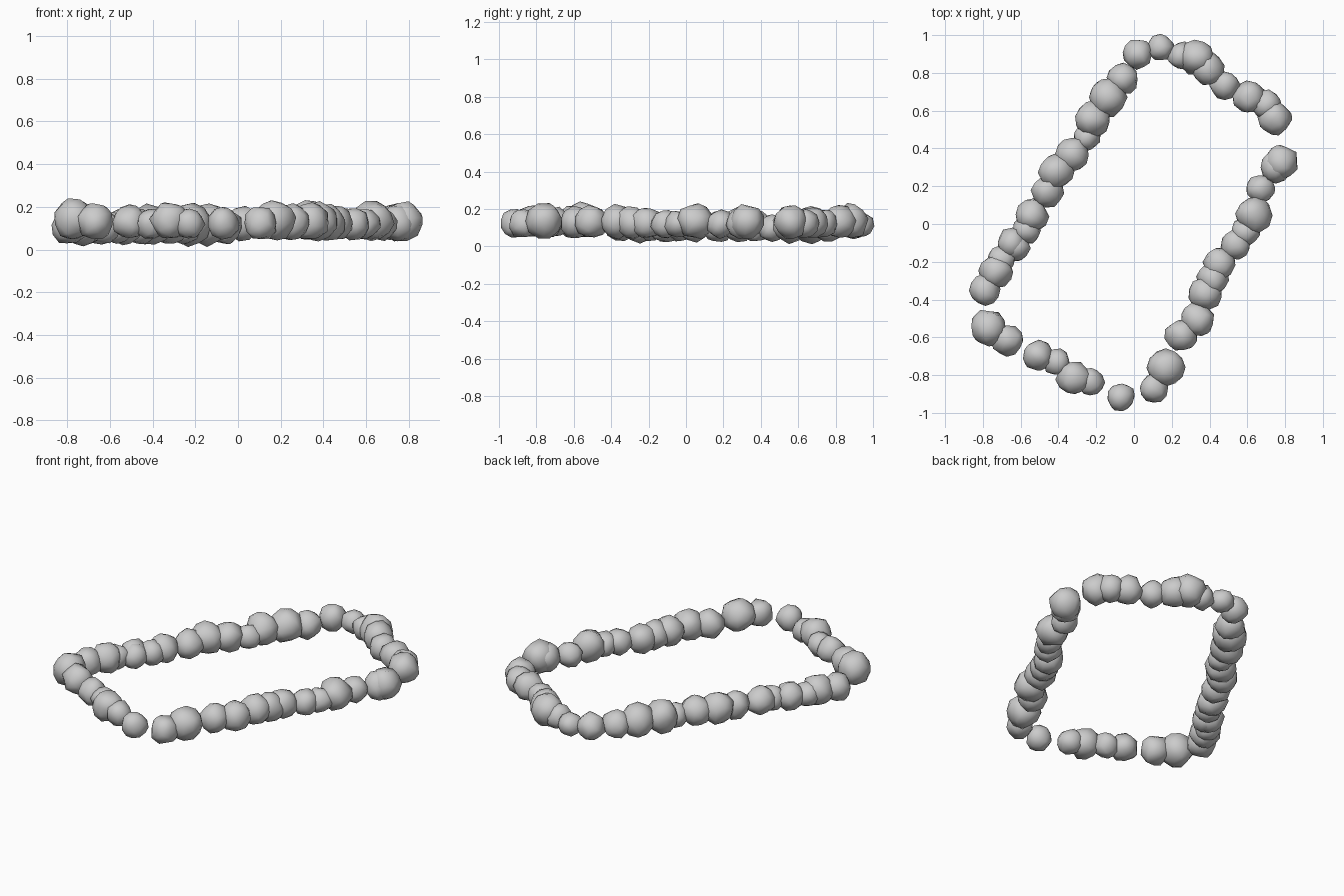
import bpy, bmesh, random
from mathutils import Vector, Euler

random.seed(7)

# each row of stones: base height and (x, y, radius) per stone
ROWS = {
    "left_row": (0.105, [
        (-.79, -.35, .085), (-.73, -.25, .09), (-.70, -.19, .075), (-.645, -.10, .08),
        (-.625, -.12, .075), (-.57, -.03, .075), (-.54, .045, .085), (-.46, .17, .085),
        (-.41, .28, .095), (-.33, .37, .09), (-.25, .46, .072), (-.22, .555, .097),
        (-.14, .67, .1), (-.06, .77, .083)]),
    "back_row": (0.125, [
        (.02, .90, .08), (.14, .935, .07), (.25, .89, .073), (.33, .88, .093),
        (.39, .82, .088), (.48, .735, .078), (.61, .67, .085), (.70, .63, .08),
        (.745, .56, .088)]),
    "right_row": (0.125, [
        (.78, .325, .092), (.75, .30, .085), (.67, .185, .075), (.635, .05, .095),
        (.59, -.04, .075), (.54, -.11, .078), (.45, -.21, .085), (.42, -.29, .085),
        (.38, -.37, .09), (.335, -.505, .09), (.25, -.59, .085), (.17, -.76, .097),
        (.105, -.87, .08)]),
    "front_row": (0.13, [
        (-.07, -.915, .075), (-.23, -.835, .072), (-.32, -.815, .09), (-.41, -.73, .072),
        (-.51, -.695, .08), (-.67, -.615, .085), (-.77, -.55, .097)]),
}


def add_stone(name, x, y, z, r):
    """Rough low-poly boulder: a jittered, turned icosphere."""
    bm = bmesh.new()
    bmesh.ops.create_icosphere(bm, subdivisions=2, radius=r)
    turn = Euler([random.uniform(0, 6.28) for _ in range(3)]).to_matrix()
    for v in bm.verts:
        v.co = turn @ (v.co * random.uniform(0.92, 1.09)) + Vector((x, y, z))
        v.co.z = max(v.co.z, 0)
    for f in bm.faces:
        f.smooth = True
    mesh = bpy.data.meshes.new(name)
    bm.to_mesh(mesh)
    bm.free()
    bpy.context.collection.objects.link(bpy.data.objects.new(name, mesh))


for row, (base, stones) in ROWS.items():
    for i, (x, y, r) in enumerate(stones):
        # bigger stones sit a little higher
        add_stone(f"{row}_stone_{i + 1}", x, y, base + (r - 0.083) * 0.8, r)
